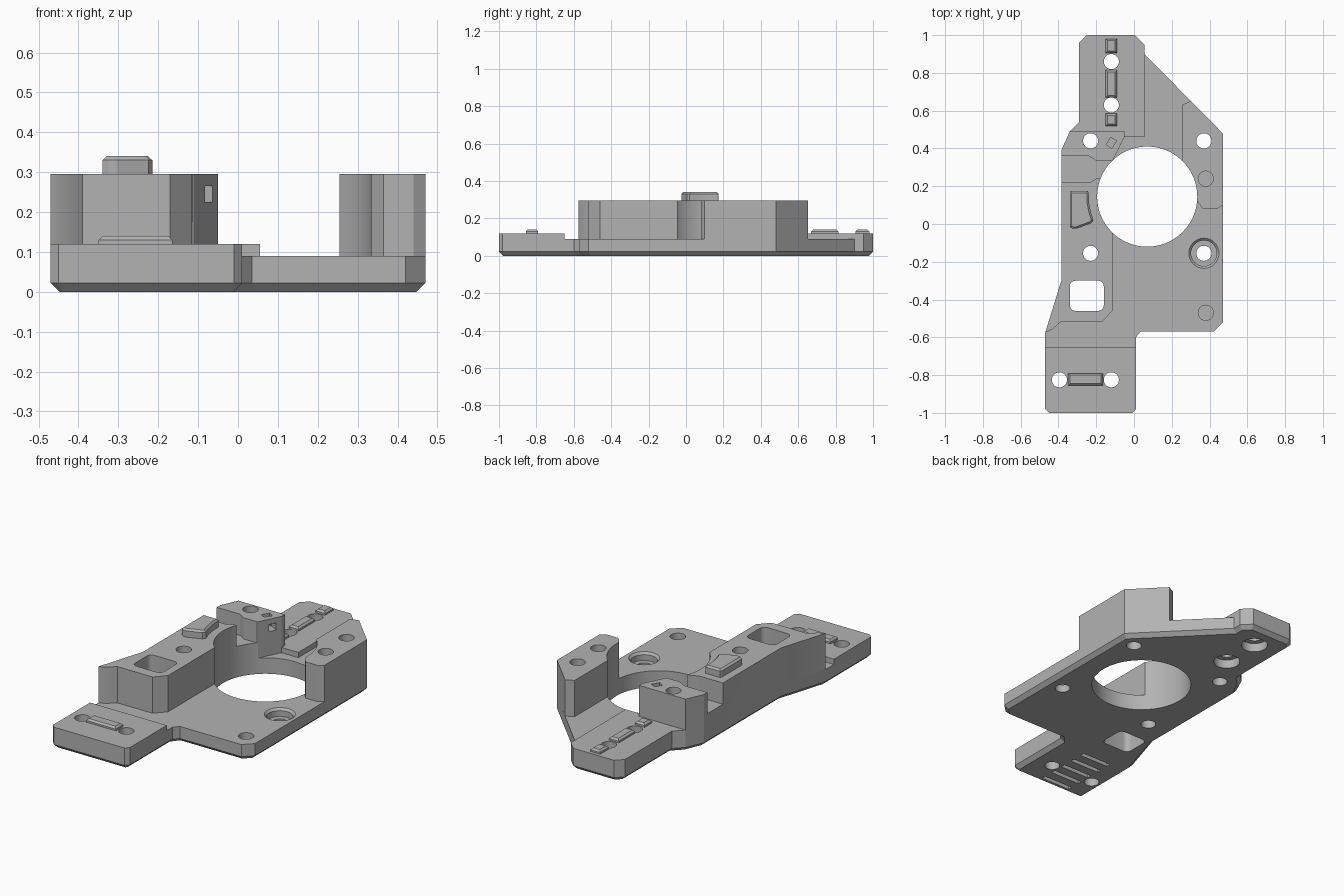
import bpy, bmesh, math

if "Cube" in bpy.data.objects:
    bpy.data.objects.remove(bpy.data.objects["Cube"], do_unlink=True)

GREY = (0.45, 0.45, 0.45, 1)
mat = bpy.data.materials.new("plain grey")
mat.use_nodes = True
mat.diffuse_color = GREY
bsdf = next(n for n in mat.node_tree.nodes if n.type == 'BSDF_PRINCIPLED')
bsdf.inputs["Base Color"].default_value = GREY
bsdf.inputs["Roughness"].default_value = 0.7


def finish(name, bm):
    bmesh.ops.recalc_face_normals(bm, faces=bm.faces)
    me = bpy.data.meshes.new(name)
    bm.to_mesh(me)
    bm.free()
    me.materials.append(mat)
    ob = bpy.data.objects.new(name, me)
    bpy.context.collection.objects.link(ob)
    return ob


def prism(name, pts, z0, z1, bevel=0.0, at=None):
    """Vertical prism; edges lying at height `at` get a chamfer."""
    bm = bmesh.new()
    face = bm.faces.new([bm.verts.new((x, y, z0)) for x, y in pts])
    ext = bmesh.ops.extrude_face_region(bm, geom=[face])
    for v in ext["geom"]:
        if isinstance(v, bmesh.types.BMVert):
            v.co.z = z1
    if bevel:
        edges = [e for e in bm.edges if all(abs(v.co.z - at) < 1e-5 for v in e.verts)]
        bmesh.ops.bevel(bm, geom=edges, offset=bevel, segments=1, affect='EDGES')
    return finish(name, bm)


def rect(cx, cy, w, d, angle=0.0):
    c, s = math.cos(angle), math.sin(angle)
    return [(cx + c * u * w / 2 - s * v * d / 2, cy + s * u * w / 2 + c * v * d / 2)
            for u, v in ((-1, -1), (1, -1), (1, 1), (-1, 1))]


def rounded(cx, cy, w, d, r, n=5):
    pts = []
    for k, (u, v) in enumerate(((1, 1), (-1, 1), (-1, -1), (1, -1))):
        for i in range(n + 1):
            a = (k + i / n) * math.pi / 2
            pts.append((cx + u * (w / 2 - r) + r * math.cos(a),
                        cy + v * (d / 2 - r) + r * math.sin(a)))
    return pts


cutters = []


def cut_prism(pts, z0, z1):
    cutters.append(prism("cutter", pts, z0, z1))


def cut_round(x, y, r, z0, z1, r_top=None, sides=32):
    bm = bmesh.new()
    bmesh.ops.create_cone(bm, cap_ends=True, segments=sides, radius1=r,
                          radius2=r_top or r, depth=z1 - z0)
    bmesh.ops.translate(bm, verts=bm.verts, vec=(x, y, (z0 + z1) / 2))
    cutters.append(finish("cutter", bm))


PLATE, PAD, TOP = 0.09, 0.12, 0.295

# Base plate with chamfered underside
outline = [(-0.45, -1), (-0.01, -1), (0.01, -0.98), (0.01, -0.6), (0.035, -0.57),
           (0.42, -0.57), (0.47, -0.52), (0.47, 0.48), (0.055, 0.9), (0.055, 0.95),
           (0.005, 1), (-0.25, 1), (-0.29, 0.96), (-0.29, 0.54), (-0.34, 0.49),
           (-0.385, 0.39), (-0.385, -0.3), (-0.47, -0.575), (-0.47, -0.98)]
base = prism("base_plate", outline, 0, PLATE, 0.022, 0)

# Raised pads on the two end tabs
front_pad = prism("front_tab_pad", [(-0.45, -1), (-0.01, -1), (0.01, -0.98), (0.01, -0.65),
                                    (-0.47, -0.65), (-0.47, -0.98)], PLATE, PAD)
back_pad = prism("back_tab_pad", [(0.055, 0.46), (0.055, 0.95), (0.005, 1), (-0.25, 1),
                                  (-0.29, 0.96), (-0.29, 0.54), (-0.34, 0.49),
                                  (-0.34, 0.46)], PLATE, PAD)

# Tall side block and right post
side_block = prism("side_block", [(-0.47, -0.575), (-0.435, -0.56), (-0.39, -0.52),
                                  (-0.17, -0.52), (-0.115, -0.46), (-0.115, 0.33),
                                  (-0.05, 0.46), (-0.05, 0.49), (-0.34, 0.49),
                                  (-0.385, 0.39), (-0.385, -0.3)], PLATE, TOP)
post = prism("corner_post", [(0.255, 0.14), (0.33, 0.14), (0.335, 0.12), (0.365, 0.08),
                             (0.44, 0.08), (0.47, 0.1), (0.47, 0.48), (0.3, 0.652),
                             (0.255, 0.63)], PLATE, TOP)

# Large bore
cut_round(0.07, 0.145, 0.265, -0.1, 0.5, sides=96)

# Through holes
for x, y in ((-0.23, 0.44), (0.37, 0.44), (-0.23, -0.155), (0.37, -0.155),
             (-0.395, -0.825), (-0.12, -0.825), (-0.12, 0.86), (-0.12, 0.63)):
    cut_round(x, y, 0.04, -0.1, 0.5)

# Counterbores below the back tab, and the chamfered one on the plate
for y in (0.86, 0.63):
    cut_round(-0.12, y, 0.07, -0.1, 0.05)
cut_round(0.37, -0.155, 0.068, 0.045, 0.2)
cut_round(0.37, -0.155, 0.068, 0.078, 0.102, r_top=0.092)

# Blind holes
cut_round(0.38, 0.24, 0.04, 0.16, 0.5)
cut_round(0.38, -0.47, 0.04, 0.035, 0.5)

# Square window and cross notch in the side block
cut_prism(rounded(-0.25, -0.38, 0.18, 0.16, 0.03), -0.1, 0.5)
cut_prism([(-0.5, 0.22), (-0.235, 0.22), (-0.2, 0.24), (-0.05, 0.24), (-0.05, 0.335),
           (-0.2, 0.335), (-0.24, 0.36), (-0.5, 0.36)], 0.175, 0.5)

# Small angled slot with its side opening
tilt = math.radians(-31)
cut_prism(rect(-0.12, 0.43, 0.035, 0.046, tilt), 0.225, 0.5)
cut_prism(rect(-0.085, 0.42, 0.09, 0.04, tilt), 0.225, 0.265)

# Grooves under the front tab
for i in range(5):
    cut_prism(rect(-0.257, -0.95 + 0.08 * i, 0.185, 0.025), -0.1, 0.02)

bodies = [base, front_pad, back_pad, side_block, post]
for ob in bodies:
    for c in cutters:
        m = ob.modifiers.new("cut", 'BOOLEAN')
        m.operation, m.solver, m.object = 'DIFFERENCE', 'EXACT', c
    deps = bpy.context.evaluated_depsgraph_get()
    done = bpy.data.meshes.new_from_object(ob.evaluated_get(deps))
    ob.modifiers.clear()
    ob.data = done
    done.name = ob.name
for c in cutters:
    bpy.data.objects.remove(c, do_unlink=True)

# Raised locating ribs
ribs = [prism("front_rib", rect(-0.257, -0.823, 0.185, 0.065), PAD, 0.14, 0.01, 0.14)]
for y, d in ((0.943, 0.075), (0.742, 0.145), (0.552, 0.065)):
    ribs.append(prism("back_rib", rect(-0.12, y, 0.06, d), PAD, 0.14, 0.01, 0.14))

# Curved key on the side block
key = [(-0.335, 0.175), (-0.34, 0.165), (-0.34, -0.015), (-0.325, -0.025), (-0.305, -0.025),
       (-0.225, 0.005), (-0.215, 0.02), (-0.228, 0.06), (-0.238, 0.11), (-0.24, 0.165),
       (-0.245, 0.175)]
ribs.append(prism("locating_key", key, TOP, 0.34, 0.01, 0.34))

# Smooth the bores, keep edges sharp
bpy.ops.object.select_all(action='DESELECT')
for ob in bodies + ribs:
    ob.select_set(True)
bpy.context.view_layer.objects.active = base
bpy.ops.object.shade_smooth_by_angle(angle=math.radians(20))
